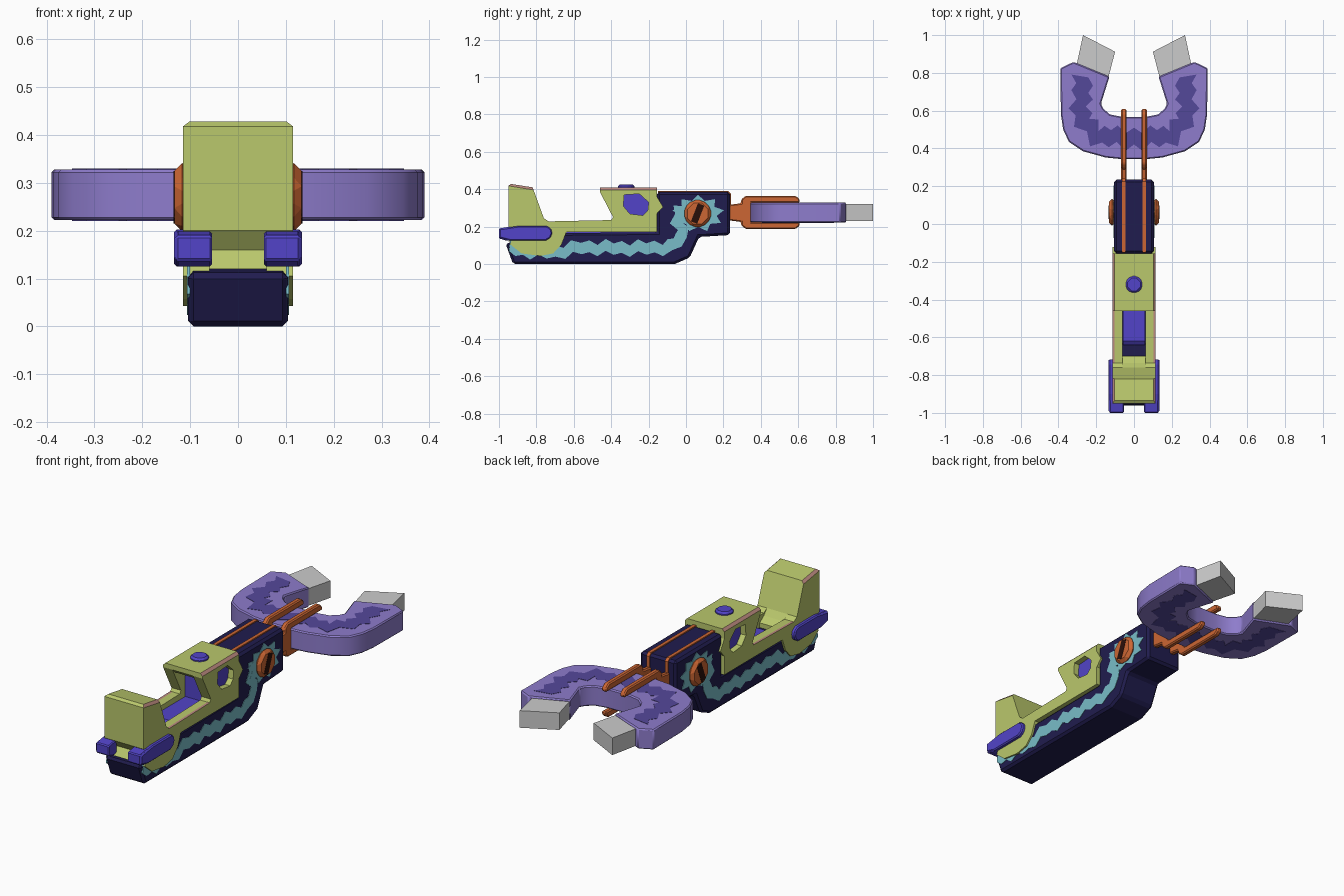
import bpy, bmesh, math
from mathutils import Vector

if "Cube" in bpy.data.objects:
    bpy.data.objects.remove(bpy.data.objects["Cube"])


def mat(name, hexcode):
    rgb = [int(hexcode[i:i + 2], 16) / 255 for i in (0, 2, 4)]
    lin = [c / 12.92 if c <= 0.04045 else ((c + 0.055) / 1.055) ** 2.4 for c in rgb]
    m = bpy.data.materials.new(name)
    m.diffuse_color = (*lin, 1)
    m.use_nodes = True
    m.node_tree.nodes["Principled BSDF"].inputs["Base Color"].default_value = m.diffuse_color
    return m


GREEN, PINK = mat("green", "BAC86C"), mat("pink_edge", "BC8A80")
NAVY, BLUE = mat("navy", "201C4E"), mat("blue", "5244C8")
PURPLE, VIOLET = mat("purple", "8E7CCC"), mat("violet", "54489A")
ORANGE, CYAN, BROWN = mat("orange", "CC6633"), mat("cyan", "78BCC8"), mat("brown", "2A100A")


def prism(name, pts, lo, hi, axis="x", mats=(), mirror=False, bevel=0.0, trim=0.0):
    """Extrude a profile along x (points are y,z) or z (points are x,y)."""
    bm = bmesh.new()
    place = (lambda p, h: (h, *p)) if axis == "x" else (lambda p, h: (*p, h))
    rings = [[bm.verts.new(place(p, h)) for p in pts] for h in (lo, hi)]
    n = len(pts)
    for r in rings:
        bm.faces.new(r)
    for i in range(n):
        j = (i + 1) % n
        bm.faces.new((rings[0][i], rings[0][j], rings[1][j], rings[1][i]))
    bmesh.ops.recalc_face_normals(bm, faces=bm.faces)
    if trim:  # coloured chamfer along the outer top edges
        edges = [e for e in bm.edges if all(abs(v.co.x - hi) < 1e-5 for v in e.verts)
                 and any(f.normal.z > 0.9 for f in e.link_faces)]
        bmesh.ops.bevel(bm, geom=edges, offset=trim, segments=1, affect="EDGES", material=1)
    if mirror:
        dup = bmesh.ops.duplicate(bm, geom=bm.verts[:] + bm.edges[:] + bm.faces[:])["geom"]
        for v in dup:
            if isinstance(v, bmesh.types.BMVert):
                v.co.x *= -1
        bmesh.ops.reverse_faces(bm, faces=[f for f in dup if isinstance(f, bmesh.types.BMFace)])
    me = bpy.data.meshes.new(name)
    bm.to_mesh(me)
    bm.free()
    for m in mats:
        me.materials.append(m)
    ob = bpy.data.objects.new(name, me)
    bpy.context.collection.objects.link(ob)
    if bevel:
        b = ob.modifiers.new("bevel", "BEVEL")
        b.width, b.segments, b.limit_method, b.angle_limit = bevel, 1, "ANGLE", math.radians(35)
    return ob


def ngon(cx, cy, rx, ry, n, inner=1.0):
    return [(cx + rx * k * math.cos(a), cy + ry * k * math.sin(a))
            for i in range(n)
            for a, k in [(2 * math.pi * (i + 0.5) / n, inner if i % 2 else 1.0)]]


def jagged(path, width, step=0.05):
    """Zigzag ribbon outline following a path."""
    pts = []
    for a, b in zip(path, path[1:]):
        a, b = Vector(a), Vector(b)
        k = max(1, round((b - a).length / step))
        pts += [a.lerp(b, i / k) for i in range(k)]
    pts.append(Vector(path[-1]))
    left, right = [], []
    for i, p in enumerate(pts):
        t = (pts[min(i + 1, len(pts) - 1)] - pts[max(i - 1, 0)]).normalized()
        nrm = Vector((-t.y, t.x))
        s = (0.25, -0.12, 0.1, -0.28)[i % 4] * width
        left.append(tuple(p + nrm * (width / 2 + s)))
        right.append(tuple(p + nrm * (s * 0.9 - width / 2)))
    return left + right[::-1]


# navy body
prism("body", [(-0.925, 0), (-0.06, 0), (0.02, 0.035), (0.07, 0.145), (0.235, 0.155),
               (0.235, 0.385), (-0.155, 0.385), (-0.155, 0.17), (-0.7, 0.165), (-0.965, 0.11)],
      -0.105, 0.105, mats=[NAVY], bevel=0.012)

# cyan bolts on the body sides
prism("side_bolt", jagged([(-0.945, 0.085), (-0.83, 0.07), (-0.7, 0.065), (-0.56, 0.09), (-0.3, 0.085),
                           (-0.08, 0.09), (-0.02, 0.15), (-0.04, 0.22), (-0.03, 0.31)], 0.062, 0.045),
      0.1, 0.107, mats=[CYAN], mirror=True)
prism("pivot_bolt", ngon(0.065, 0.27, 0.14, 0.1, 18, 0.72), 0.1, 0.1075, mats=[CYAN], mirror=True)

# green side shells with a window
shell = prism("side_shell", [(-0.95, 0.418), (-0.935, 0.428), (-0.82, 0.41), (-0.76, 0.245), (-0.735, 0.228),
                             (-0.4, 0.235), (-0.39, 0.25), (-0.46, 0.385), (-0.46, 0.41), (-0.155, 0.41),
                             (-0.155, 0.36), (-0.122, 0.305), (-0.155, 0.27), (-0.155, 0.17), (-0.64, 0.17),
                             (-0.665, 0.105), (-0.71, 0.057), (-0.78, 0.043), (-0.88, 0.057), (-0.94, 0.105),
                             (-0.92, 0.16), (-0.95, 0.2)],
              0.06, 0.115, mats=[GREEN, PINK], mirror=True, trim=0.013)
cutter = prism("window_cutter", [(-0.33, 0.37), (-0.25, 0.375), (-0.2, 0.33), (-0.205, 0.285), (-0.23, 0.26),
                                 (-0.3, 0.268), (-0.335, 0.31)], -0.2, 0.2)
cutter.hide_render = True
cutter.hide_viewport = True
cut = shell.modifiers.new("window", "BOOLEAN")
cut.operation, cut.object, cut.solver = "DIFFERENCE", cutter, "EXACT"

# green front block, rear roof and back wall between the shells
prism("front_block", [(-0.95, 0.418), (-0.935, 0.428), (-0.82, 0.41), (-0.76, 0.245), (-0.735, 0.215),
                      (-0.7, 0.19), (-0.7, 0.12), (-0.95, 0.12), (-0.92, 0.16), (-0.95, 0.2)],
      -0.061, 0.061, mats=[GREEN])
prism("rear_roof", [(-0.46, 0.385), (-0.46, 0.41), (-0.155, 0.41), (-0.155, 0.37), (-0.44, 0.365)],
      -0.061, 0.061, mats=[GREEN])

# blue inner slide, core and top stud
prism("slide", [(-0.64, 0.15), (-0.64, 0.19), (-0.62, 0.205), (-0.15, 0.205), (-0.15, 0.15)],
      -0.059, 0.059, mats=[BLUE])
prism("core", [(-0.355, 0.2), (-0.355, 0.35), (-0.33, 0.385), (-0.19, 0.385), (-0.165, 0.35), (-0.165, 0.2)],
      -0.085, 0.085, mats=[BLUE])
prism("top_stud", ngon(0, -0.32, 0.047, 0.047, 8), 0.4, 0.426, "z", [BLUE], bevel=0.01)

# blue hooks around the front
prism("hook_bar", [(-0.997, 0.14), (-0.997, 0.188), (-0.9, 0.203), (-0.745, 0.203), (-0.722, 0.19),
                   (-0.715, 0.165), (-0.725, 0.14), (-0.75, 0.125), (-0.94, 0.125)],
      0.105, 0.134, mats=[BLUE], mirror=True, bevel=0.006)
prism("hook_tip", [(-1.0, 0.137), (-1.0, 0.19), (-0.945, 0.199), (-0.93, 0.199), (-0.93, 0.125), (-0.96, 0.125)],
      0.054, 0.13, mats=[BLUE], mirror=True, bevel=0.005)

# orange pivot knobs with dark slots
prism("pivot_knob", ngon(0.062, 0.27, 0.077, 0.077, 8), 0.1, 0.133, mats=[ORANGE], mirror=True, bevel=0.016)
c, s = math.cos(1.2), math.sin(1.2)
prism("knob_slot", [(0.062 + u * c - v * s, 0.27 + u * s + v * c)
                    for u, v in ((-0.052, -0.018), (0.052, -0.018), (0.052, 0.018), (-0.052, 0.018))],
      0.12, 0.1345, mats=[BROWN], mirror=True)

# orange rails and forks gripping the magnet
prism("top_rail", [(-0.15, 0.375), (-0.15, 0.391), (0.226, 0.391), (0.241, 0.376), (0.241, 0.25), (0.22, 0.25),
                   (0.22, 0.375)], 0.045, 0.063, mats=[ORANGE], mirror=True)
prism("magnet_fork", [(0.22, 0.235), (0.22, 0.315), (0.295, 0.325), (0.295, 0.345), (0.32, 0.365), (0.585, 0.365),
                      (0.608, 0.347), (0.608, 0.327), (0.35, 0.327), (0.35, 0.223), (0.608, 0.223), (0.608, 0.205),
                      (0.585, 0.187), (0.32, 0.187), (0.295, 0.207), (0.295, 0.225)],
      0.039, 0.068, mats=[ORANGE], mirror=True, bevel=0.006)

# purple horseshoe magnet
half = [(0.06, 0.567), (0.127, 0.58), (0.162, 0.61), (0.175, 0.637), (0.13, 0.78), (0.32, 0.858), (0.39, 0.825),
        (0.387, 0.58), (0.375, 0.5), (0.345, 0.435), (0.27, 0.385), (0.15, 0.352), (0.06, 0.343)]
magnet = prism("magnet", half + [(-x, y) for x, y in half[::-1]], 0.222, 0.328, "z", [PURPLE], bevel=0.006)
bpy.context.view_layer.objects.active = magnet
magnet.select_set(True)
bpy.ops.object.shade_smooth_by_angle(angle=math.radians(32))

# violet markings on the top and bottom of the magnet
bolt = jagged([(0.265, 0.78), (0.285, 0.66), (0.27, 0.54), (0.2, 0.47), (0.09, 0.455), (0.0, 0.455)], 0.09, 0.04)
for name, z in (("marking_top", 0.328), ("marking_bottom", 0.222)):
    prism(name, bolt, z - 0.0015, z + 0.0015, "z", [VIOLET], mirror=True)

# grey pole tips
prism("pole_tip", [(0.137, 0.76), (0.132, 0.79), (0.1, 0.912), (0.27, 1.0), (0.302, 0.85), (0.3, 0.83)],
      0.23, 0.32, "z", mirror=True)
